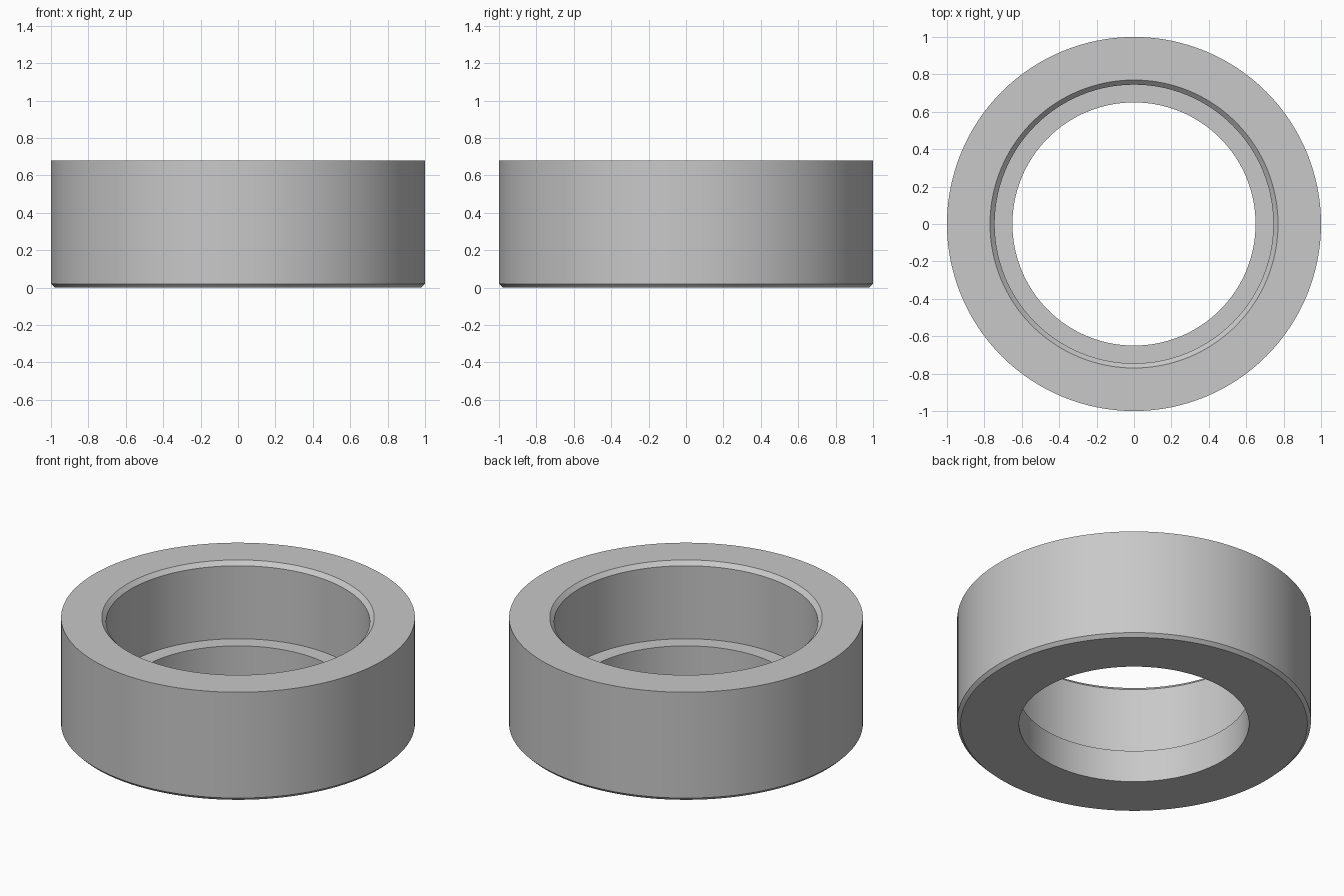
import bpy
import bmesh
import math
from mathutils import Vector

cube = bpy.data.objects.get("Cube")
if cube:
    bpy.data.objects.remove(cube, do_unlink=True)

SEGMENTS = 128

# Closed half section of the ring as (radius, height)
profile = [
    (0.65, 0.0), (0.98, 0.0),     # flat underside
    (1.0, 0.02), (1.0, 0.68),     # lower chamfer and outer wall
    (0.77, 0.68), (0.745, 0.655), # top rim and inner chamfer
    (0.745, 0.2), (0.65, 0.2),    # wide bore and step down to the narrow bore
]

# Turn the section around the vertical axis
bm = bmesh.new()
verts = [bm.verts.new((r, 0, z)) for r, z in profile]
edges = [bm.edges.new((v, verts[(i + 1) % len(verts)])) for i, v in enumerate(verts)]
bmesh.ops.spin(bm, geom=verts + edges, cent=Vector(), axis=Vector((0, 0, 1)),
               angle=math.tau, steps=SEGMENTS)
bmesh.ops.remove_doubles(bm, verts=bm.verts, dist=0.0001)
bmesh.ops.recalc_face_normals(bm, faces=bm.faces)
mesh = bpy.data.meshes.new("stepped_ring")
bm.to_mesh(mesh)
bm.free()

ring = bpy.data.objects.new("stepped_ring", mesh)
bpy.context.collection.objects.link(ring)

# Plain grey metal
grey = bpy.data.materials.new("light_grey")
grey.use_nodes = True
colour = (0.58, 0.58, 0.58, 1)
grey.diffuse_color = colour
grey.node_tree.nodes["Principled BSDF"].inputs["Base Color"].default_value = colour
mesh.materials.append(grey)

# Smooth round walls with crisp rims
bpy.ops.object.select_all(action="DESELECT")
ring.select_set(True)
bpy.context.view_layer.objects.active = ring
bpy.ops.object.shade_smooth_by_angle(angle=math.radians(30))
